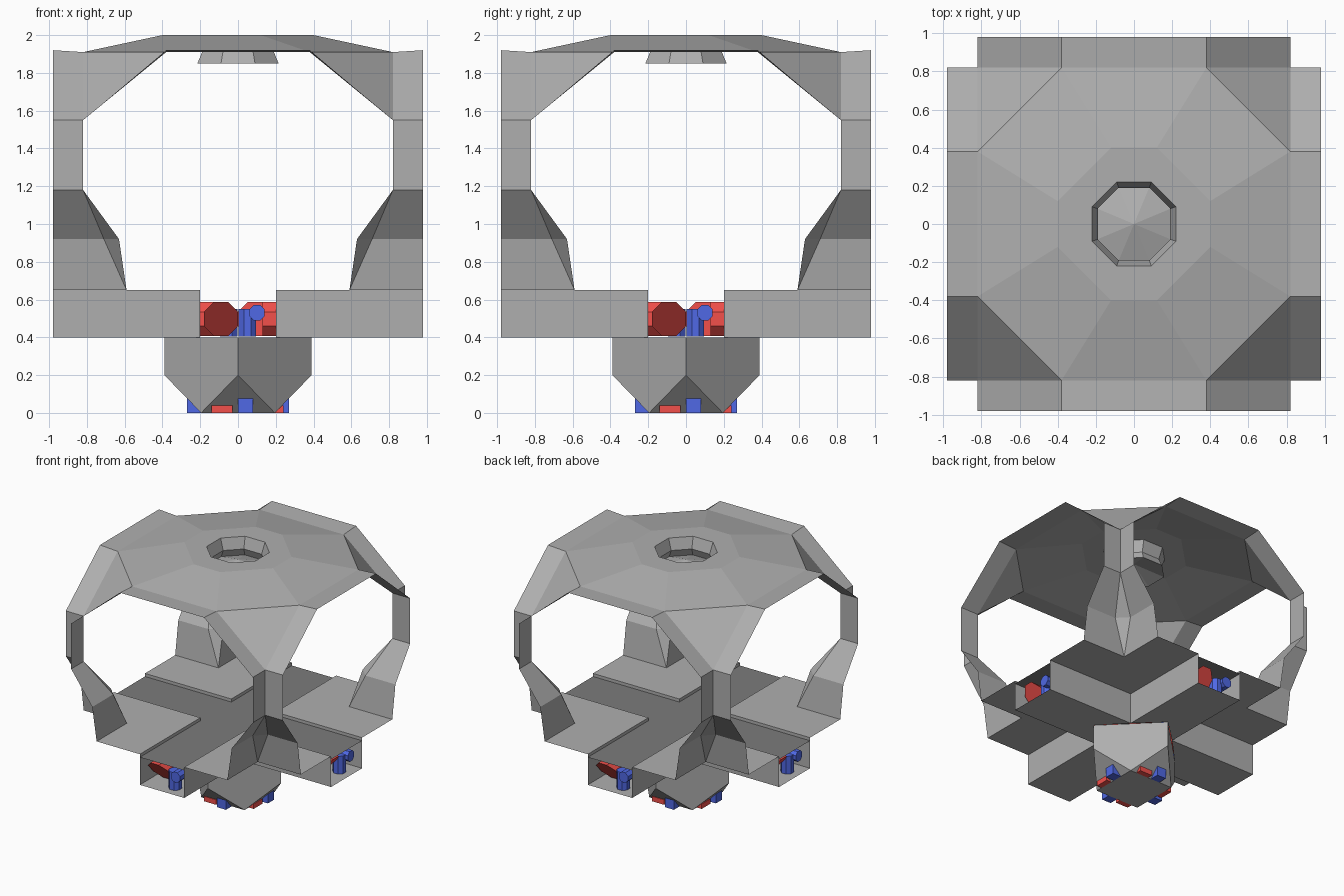
import bpy, bmesh, math
from mathutils import Matrix, Vector

if "Cube" in bpy.data.objects:
    bpy.data.objects.remove(bpy.data.objects["Cube"])


def material(name, rgb):
    m = bpy.data.materials.new(name)
    m.diffuse_color = (*rgb, 1)
    m.use_nodes = True
    m.node_tree.nodes["Principled BSDF"].inputs["Base Color"].default_value = m.diffuse_color
    return m


GREY = material("grey_metal", (0.43, 0.43, 0.43))
DARK = material("dark_metal", (0.2, 0.2, 0.2))
RED = material("red_paint", (0.9, 0.08, 0.07))
BLUE = material("blue_paint", (0.08, 0.14, 0.78))


def finish(name, bm, mat):
    """Repeat the quarter four times around z and make an object."""
    src = bm.verts[:] + bm.edges[:] + bm.faces[:]
    for k in range(1, 4):
        new = bmesh.ops.duplicate(bm, geom=src)["geom"]
        bmesh.ops.rotate(bm, verts=[v for v in new if isinstance(v, bmesh.types.BMVert)],
                         cent=(0, 0, 0), matrix=Matrix.Rotation(k * math.pi / 2, 3, 'Z'))
    bmesh.ops.remove_doubles(bm, verts=bm.verts, dist=0.0005)
    me = bpy.data.meshes.new(name)
    bm.to_mesh(me)
    bm.free()
    ob = bpy.data.objects.new(name, me)
    bpy.context.collection.objects.link(ob)
    me.materials.append(mat)


def sheets(name, polys, mat=GREY):
    bm = bmesh.new()
    for p in polys:
        bm.faces.new([bm.verts.new(c) for c in p])
    finish(name, bm, mat)


def band(p, q):
    """Side face on +x between two (x, half width, z) edges."""
    return [(p[0], -p[1], p[2]), (q[0], -q[1], q[2]), (q[0], q[1], q[2]), (p[0], p[1], p[2])]


def corner(p, q):
    """Diagonal face between the same two rings."""
    return [(p[0], p[1], p[2]), (q[0], q[1], q[2]), (q[1], q[0], q[2]), (p[1], p[0], p[2])]


def swap(poly):
    """Mirror a face across the x = y diagonal."""
    return [(y, x, z) for x, y, z in reversed(poly)]


def tube(bm, a, b, r, sides=8):
    a, b = Vector(a), Vector(b)
    d = b - a
    m = (Matrix.Translation((a + b) / 2) @ d.to_track_quat('Z', 'Y').to_matrix().to_4x4()
         @ Matrix.Rotation(math.pi / sides, 4, 'Z'))
    return bmesh.ops.create_cone(bm, cap_ends=True, segments=sides, radius1=r, radius2=r,
                                 depth=d.length, matrix=m)["verts"]


def box(bm, lo, hi):
    lo, hi = Vector(lo), Vector(hi)
    m = Matrix.Translation((lo + hi) / 2) @ Matrix.Diagonal((*(hi - lo), 1))
    bmesh.ops.create_cube(bm, size=1, matrix=m)


# Roof: flat centre, sloping octagon, four flaps
hole, ring, rim, flap = (0.22, 0.09, 2), (0.4, 0.12, 2), (0.82, 0.38, 1.91), (0.98, 0.38, 1.92)
sheets("roof", [band(hole, ring), corner(hole, ring), band(ring, rim), corner(ring, rim),
                band(rim, flap)])

# Recessed vent in the roof centre, closed by a shallow pyramid
waist, lip = (0.19, 0.08, 1.91), (0.215, 0.09, 1.85)
tip = (0, 0, 1.92)
sheets("roof_vent", [band(waist, hole), corner(waist, hole), band(lip, waist), corner(lip, waist),
                     [(0.215, -0.09, 1.85), (0.215, 0.09, 1.85), tip],
                     [(0.215, 0.09, 1.85), (0.09, 0.215, 1.85), tip]])

# Corner pillars: L-shaped sheets with a brace above and a flared foot below
O, I = 0.98, 0.82
flanges = [
    [(O, 0.38, 1.92), (O, I, 1.55), (I, I, 1.55), (I, 0.38, 1.91)],
    [(O, I, 1.55), (O, I, 1.18), (I, I, 1.18), (I, I, 1.55)],
    [(O, I, 1.18), (O, 0.63, 0.92), (0.71, 0.63, 0.92), (I, I, 1.18)],
    [(O, 0.63, 0.92), (O, 0.59, 0.65), (0.59, 0.59, 0.65), (0.71, 0.63, 0.92)],
]
middle = [
    [(I, 0.38, 1.91), (I, I, 1.55), (0.38, I, 1.91)],
    [(I, I, 1.18), (0.71, 0.63, 0.92), (0.63, 0.71, 0.92)],
    [(0.71, 0.63, 0.92), (0.59, 0.59, 0.65), (0.63, 0.71, 0.92)],
]
sheets("corner_pillars", flanges + [swap(f) for f in flanges] + middle)

# Corner deck plates
sheets("deck_plates", [[(0.2, 0.2, 0.65), (O, 0.2, 0.65), (O, 0.59, 0.65), (0.59, 0.59, 0.65),
                        (0.59, O, 0.65), (0.2, O, 0.65)]])

# Cross-shaped duct: side walls and floor, then the darker lowered lid
wall = [(0.2, 0.2, 0.4), (O, 0.2, 0.4), (O, 0.2, 0.65), (0.2, 0.2, 0.65)]
sheets("cross_duct", [
    wall, swap(wall),
    [(0.2, -0.2, 0.4), (0.39, 0, 0.4), (0.2, 0.2, 0.4), (O, 0.2, 0.4), (O, -0.2, 0.4)]])
LID = 0.625
sheets("duct_lid", [
    [(0.2, -0.2, LID), (O, -0.2, LID), (O, 0.2, LID), (0.2, 0.2, LID)],
    [(0, 0, LID), (0.2, -0.2, LID), (0.2, 0.2, LID)]], DARK)

# Lower core: diamond block with its bottom corners cut
sheets("lower_core", [
    [(0.39, 0, 0.4), (0.39, 0, 0.2), (0.195, 0.195, 0), (0, 0.39, 0.2), (0, 0.39, 0.4)],
    [(0.39, 0, 0.2), (0.195, -0.195, 0), (0.195, 0.195, 0)],
    [(0, 0, 0), (0.195, 0.195, 0), (0.195, -0.195, 0)]])

# Red pipes in the duct, ends cut at a slant, and red nubs at the foot
bm = bmesh.new()
for v in tube(bm, (-0.09, -0.95, 0.497), (-0.09, -0.13, 0.497), 0.098):
    if v.co.y < -0.9:
        v.co.y += (0.59 - v.co.z) * 0.9
box(bm, (-0.14, -0.24, 0), (-0.03, -0.19, 0.04))
finish("red_pipes", bm, RED)

# Blue pipes with a short riser, and blue nubs at the foot
bm = bmesh.new()
tube(bm, (0.1, -0.95, 0.53), (0.1, -0.2, 0.53), 0.045)
tube(bm, (0.05, -0.88, 0.405), (0.05, -0.88, 0.55), 0.05)
box(bm, (0, -0.27, 0), (0.08, -0.19, 0.08))
finish("blue_pipes", bm, BLUE)
